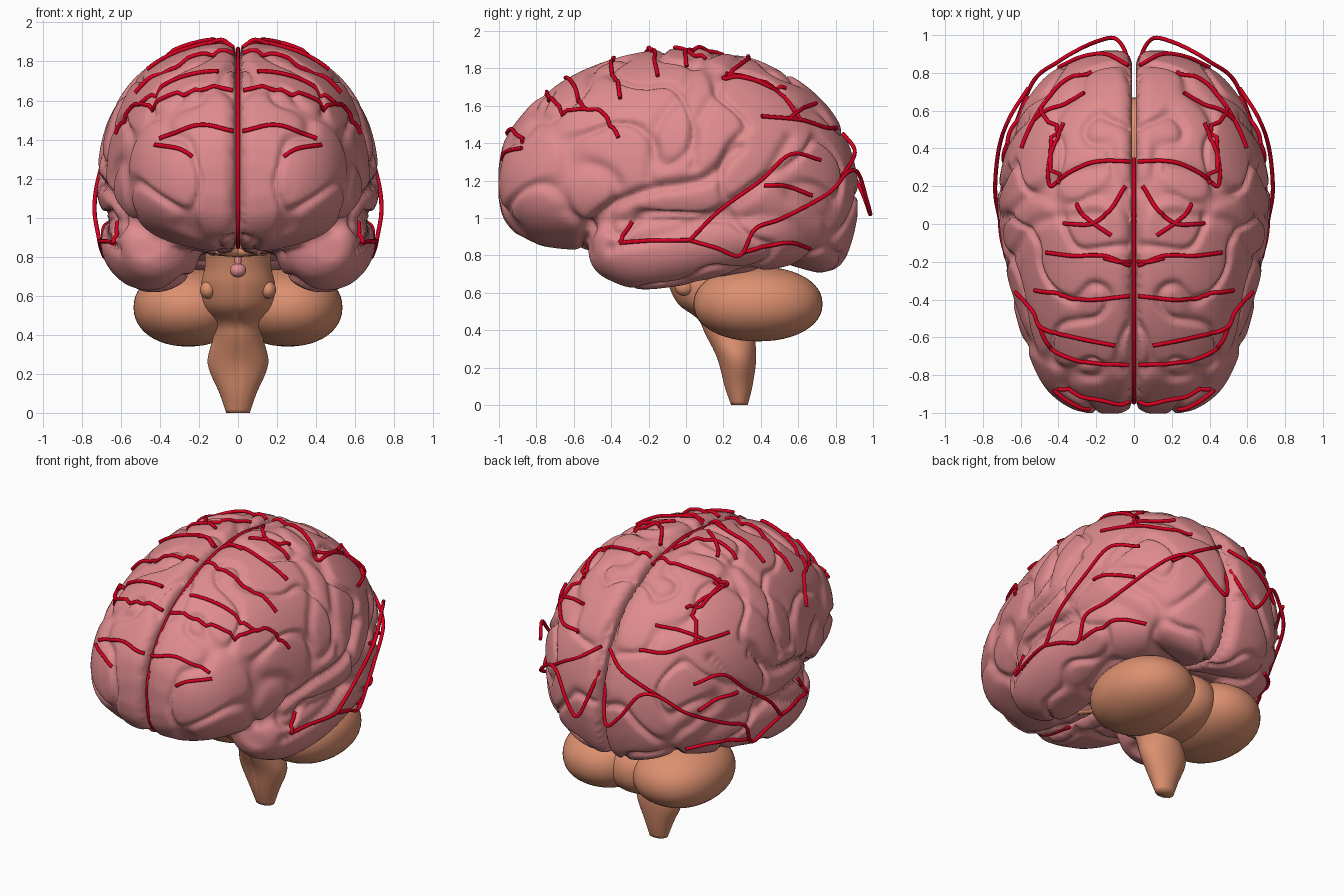
import bpy, bmesh, math
from mathutils import Vector, noise
from mathutils.bvhtree import BVHTree

if "Cube" in bpy.data.objects:
    bpy.data.objects.remove(bpy.data.objects["Cube"])


def material(name, rgb):
    m = bpy.data.materials.new(name)
    m.diffuse_color = (*rgb, 1)
    m.use_nodes = True
    m.node_tree.nodes["Principled BSDF"].inputs["Base Color"].default_value = m.diffuse_color
    return m


PINK = material("cortex pink", (0.74, 0.26, 0.27))
TAN = material("cerebellum tan", (0.72, 0.28, 0.16))
RED = material("artery red", (0.70, 0.0, 0.015))


def spline(pts, n=8):
    """Smooth path through points of any dimension."""
    p = [Vector(q) for q in pts]
    p = [p[0] * 2 - p[1]] + p + [p[-1] * 2 - p[-2]]
    out = []
    for a, b, c, d in zip(p, p[1:], p[2:], p[3:]):
        for i in range(n):
            t = i / n
            out.append((b * 2 + (c - a) * t + (a * 2 - b * 5 + c * 4 - d) * t * t
                        + (b * 3 - a - c * 3 + d) * t ** 3) * 0.5)
    return out + [p[-2]]


def loft(bm, rings):
    vs = [[bm.verts.new(c) for c in r] for r in rings]
    n = len(vs[0])
    for a, b in zip(vs, vs[1:]):
        for i in range(n):
            j = (i + 1) % n
            bm.faces.new((a[i], a[j], b[j], b[i]))
    bm.faces.new(vs[0][::-1])
    bm.faces.new(vs[-1])


def finish(name, bm, mat):
    bmesh.ops.recalc_face_normals(bm, faces=bm.faces)
    me = bpy.data.meshes.new(name)
    bm.to_mesh(me)
    bm.free()
    me.materials.append(mat)
    me.shade_smooth()
    ob = bpy.data.objects.new(name, me)
    bpy.context.collection.objects.link(ob)
    return ob


def ellipsoid(name, centre, radii, mat, power=1.0):
    bm = bmesh.new()
    bmesh.ops.create_uvsphere(bm, u_segments=48, v_segments=24, radius=1)
    for v in bm.verts:
        v.co = Vector([c + r * math.copysign(abs(k) ** power, k) for c, r, k in zip(centre, radii, v.co)])
    return finish(name, bm, mat)


def bake(ob):
    dg = bpy.context.evaluated_depsgraph_get()
    me = bpy.data.meshes.new_from_object(ob.evaluated_get(dg))
    ob.modifiers.clear()
    ob.data = me


# Cerebral hemisphere: half sections along y (y, top, bottom, width, widest height)
MAIN = [(-.995, 1.27, 1.10, .24, 1.18), (-.965, 1.41, .99, .34, 1.18), (-.88, 1.54, .90, .45, 1.18),
        (-.75, 1.67, .85, .53, 1.18), (-.55, 1.785, .83, .60, 1.17), (-.3, 1.87, .82, .66, 1.15),
        (0, 1.905, .82, .71, 1.15), (.2, 1.89, .82, .71, 1.15), (.4, 1.835, .80, .67, 1.15),
        (.6, 1.73, .74, .60, 1.12), (.74, 1.61, .71, .50, 1.1), (.83, 1.48, .76, .39, 1.1),
        (.88, 1.35, .87, .28, 1.1), (.91, 1.23, 1.0, .18, 1.1)]
# Temporal lobe: ellipses along y (y, centre x, centre z, radius x, radius z)
TEMPORAL = [(-.52, .42, .88, .05, .06), (-.49, .42, .87, .12, .13), (-.42, .42, .86, .185, .18),
            (-.25, .43, .845, .23, .22), (0, .45, .865, .245, .215), (.25, .435, .905, .245, .2),
            (.5, .38, .94, .24, .2), (.7, .3, .95, .15, .15)]
bm = bmesh.new()
rings = []
for y, top, bot, w, zm in spline(MAIN, 5):
    ring = []
    for i in range(33):
        t = math.pi * (i / 32 - 0.5)
        c, s = max(math.cos(t), 0) ** 0.88, abs(math.sin(t)) ** 0.88
        ring.append((max(.01, w * c), y, zm + (top - zm) * s if t > 0 else zm - (zm - bot) * s))
    rings.append(ring)
loft(bm, rings)
loft(bm, [[(x + rx * math.cos(i * math.tau / 32), y, z + rz * math.sin(i * math.tau / 32))
           for i in range(32)] for y, x, z, rx, rz in spline(TEMPORAL, 5)])
brain = finish("cerebral_hemispheres", bm, PINK)
mod = brain.modifiers.new("merge", 'REMESH')
mod.mode = 'VOXEL'
mod.voxel_size = 0.015
mod = brain.modifiers.new("soften", 'SMOOTH')
mod.factor = 0.5
mod.iterations = 8
bake(brain)

# Folds: main grooves drawn in side view (y, z), smaller ones from noise
GROOVES = [spline(g, 10) for g in (
    [(-.52, .95), (-.4, 1.06), (-.2, 1.15), (.1, 1.21), (.28, 1.38)],
    [(.04, 1.28), (.06, 1.5), (.18, 1.7), (.3, 1.86)],
    [(-.4, .84), (0, .95), (.35, 1.13), (.55, 1.42)],
    [(-.2, 1.22), (-.15, 1.5), (0, 1.7), (.05, 1.88)])]
DEPTH = (.045, .02, .02, .018)
me = brain.data
moved = []
for v in me.vertices:
    co, n = v.co, v.normal
    wall = min(1, max(0, (co.x - .015) / .06)) if n.x < -.3 else 1
    q = Vector((co.x * 3.2, co.y * 3.0 + co.z * .8, co.z * 3.4 - co.y * .9))
    q += noise.noise_vector(co * 2.5) * .35
    k = noise.noise(q + Vector((3.3, 7.1, 1.7)))
    d = .008 - .024 * math.exp(-(k / .09) ** 2)
    if co.x > .15:
        p = Vector((co.y, co.z))
        for g, depth in zip(GROOVES, DEPTH):
            r = min((p - s).length for s in g)
            if r < .12:
                d -= depth * math.exp(-(r / .032) ** 2)
    new = co + n * d * wall
    # roll the edge of each hemisphere down into the midline cleft
    if co.x < .09:
        inward = Vector((0, -co.y, 1.2 - co.z))
        if inward.length > .2:
            new += inward.normalized() * .05 * (1 - co.x / .09) ** 2
    moved.append(new)
for v, c in zip(me.vertices, moved):
    c.x = max(c.x, .006)
    v.co = c
me.materials.clear()
me.materials.append(PINK)
me.shade_smooth()
me.update()
tree = BVHTree.FromPolygons([v.co.copy() for v in me.vertices],
                            [tuple(p.vertices) for p in me.polygons])
brain.modifiers.new("other_side", 'MIRROR').use_mirror_merge = False
bake(brain)

# Arteries: paths drawn in one view and dropped onto the cortex, then mirrored
SIDE = [[(-.35, .87), (-.32, .93), (-.29, .98)],
        [(-.35, .87), (-.17, .875), (.02, .88)],
        [(.3, .82), (.53, .87), (.66, .84)],
        [(.42, 1.17), (.53, 1.17), (.67, 1.12)],
        [(.4, 1.54), (.61, 1.52), (.74, 1.48), (.8, 1.48)],
        [(.21, 1.77), (.34, 1.74), (.5, 1.66), (.61, 1.52)],
        [(.55, 1.53), (.62, 1.58), (.69, 1.61)]]
TOP = [[(.03, .33), (.2, .33), (.33, .28), (.44, .2), (.44, .35), (.37, .53)],
       [(.05, .2), (.12, .08), (.22, 0), (.37, 0)],
       [(.12, -.06), (.25, .03), (.3, .1)],
       [(.03, -.22), (.15, -.17), (.3, -.17), (.46, -.15)],
       [(.03, -.38), (.25, -.4), (.4, -.37), (.52, -.35)],
       [(.1, -.64), (.3, -.6), (.48, -.55), (.53, -.46), (.62, -.36)],
       [(.03, -.74), (.25, -.73), (.43, -.66), (.5, -.53)]]
FRONT = [[(.03, 1.44), (.2, 1.47), (.4, 1.4)],
         [(.42, 1.37), (.3, 1.35), (.24, 1.31)]]
VIEWS = ((SIDE, lambda p: Vector((3, *p)), Vector((-1, 0, 0)), lambda p: Vector((.3, *p))),
         (TOP, lambda p: Vector((*p, 3)), Vector((0, 0, -1)), lambda p: Vector((*p, 1.6))),
         (FRONT, lambda p: Vector((p.x, -3, p.y)), Vector((0, 1, 0)), lambda p: Vector((p.x, -.9, p.y))))
paths = []
for group, start, ray, fallback in VIEWS:
    for pts in group:
        path = []
        for p in spline(pts, 7):
            hit, n, _, _ = tree.ray_cast(start(p), ray)
            if hit is None:
                hit, n, _, _ = tree.find_nearest(fallback(p))
            path.append(hit + n * .009)
        paths.append(path)
# free-standing vessels: occipital loop running forward under the temporal lobe, and its upper branches
paths.append(spline([(.03, .86, 1.3), (.06, .94, 1.14), (.11, .985, 1.02), (.2, .965, 1.1), (.3, .92, 1.24),
                     (.4, .86, 1.24), (.53, .76, 1.13), (.63, .52, 1.0), (.69, .37, .94), (.68, .29, .8),
                     (.7, .16, .84), (.71, .02, .88)]))
paths.append(spline([(.71, .02, .88), (.735, .18, 1.04), (.715, .4, 1.2), (.66, .56, 1.34), (.56, .72, 1.31)]))
paths.append(spline([(.03, .84, 1.45), (.15, .9, 1.37), (.28, .885, 1.3), (.4, .83, 1.22)]))
paths.append(spline([(.02, -.2, 1.86), (.08, -.2, 1.91), (.16, -.18, 1.89)]))
# vessel in the midline cleft
CLEFT = spline([(0, -.6, .85), (0, -.88, .93), (0, -.945, 1.2), (0, -.88, 1.42),
                (0, -.72, 1.61), (0, -.4, 1.795), (0, 0, 1.865), (0, .35, 1.81)])


def tubes(name, lines, radius, mat, sides=(1, -1)):
    cu = bpy.data.curves.new(name, 'CURVE')
    cu.dimensions = '3D'
    cu.bevel_depth = radius
    cu.bevel_resolution = 2
    cu.use_fill_caps = True
    for line in lines:
        for side in sides:
            s = cu.splines.new('POLY')
            s.points.add(len(line) - 1)
            for pt, c in zip(s.points, line):
                pt.co = (c[0] * side, c[1], c[2], 1)
    tmp = bpy.data.objects.new(name + "_path", cu)
    bpy.context.collection.objects.link(tmp)
    dg = bpy.context.evaluated_depsgraph_get()
    mesh = bpy.data.meshes.new_from_object(tmp.evaluated_get(dg))
    bpy.data.objects.remove(tmp)
    mesh.materials.clear()
    mesh.materials.append(mat)
    mesh.shade_smooth()
    bpy.context.collection.objects.link(bpy.data.objects.new(name, mesh))


tubes("arteries", paths, .011, RED)
tubes("midline_artery", [CLEFT], .011, RED, (1,))

# Cerebellum
for side, label in ((1, "right"), (-1, "left")):
    ellipsoid("cerebellum_" + label, (.255 * side, .385, .54), (.28, .345, .2), TAN, .94)
    ellipsoid("nerve_root_" + label, (.155 * side, -.01, .63), (.04, .05, .045), TAN)
ellipsoid("cerebellum_vermis", (0, .37, .54), (.2, .3, .19), TAN, .9)

# Brainstem: ellipses up z (z, centre y, radius x, radius y) with a shallow front groove
STEM = [(0, .285, .06, .045), (.1, .28, .095, .075), (.25, .27, .155, .105), (.38, .23, .13, .13),
        (.46, .18, .125, .12), (.54, .11, .175, .155), (.65, .06, .19, .16), (.75, .01, .17, .135),
        (.88, -.05, .17, .12)]
bm = bmesh.new()
rings = []
for z, y, rx, ry in spline(STEM, 5):
    ring = []
    for i in range(64):
        a = math.tau * i / 64
        r = 1 - .1 * math.exp(-((a - 1.5 * math.pi) / .07) ** 2)
        ring.append((rx * r * math.cos(a), y + ry * r * math.sin(a), z))
    rings.append(ring)
loft(bm, rings)
finish("brainstem", bm, TAN)

# Optic nerves and pituitary gland
tubes("optic_nerves", [[(0, -.27, .82), (.06, -.32, .825), (.1, -.4, .835)],
                       [(0, -.27, .82), (.08, -.2, .825), (.14, -.1, .83)]], .022, TAN)
ellipsoid("pituitary_gland", (0, -.25, .73), (.042, .042, .036), PINK)
ellipsoid("pituitary_stalk", (0, -.25, .79), (.018, .018, .06), PINK)
